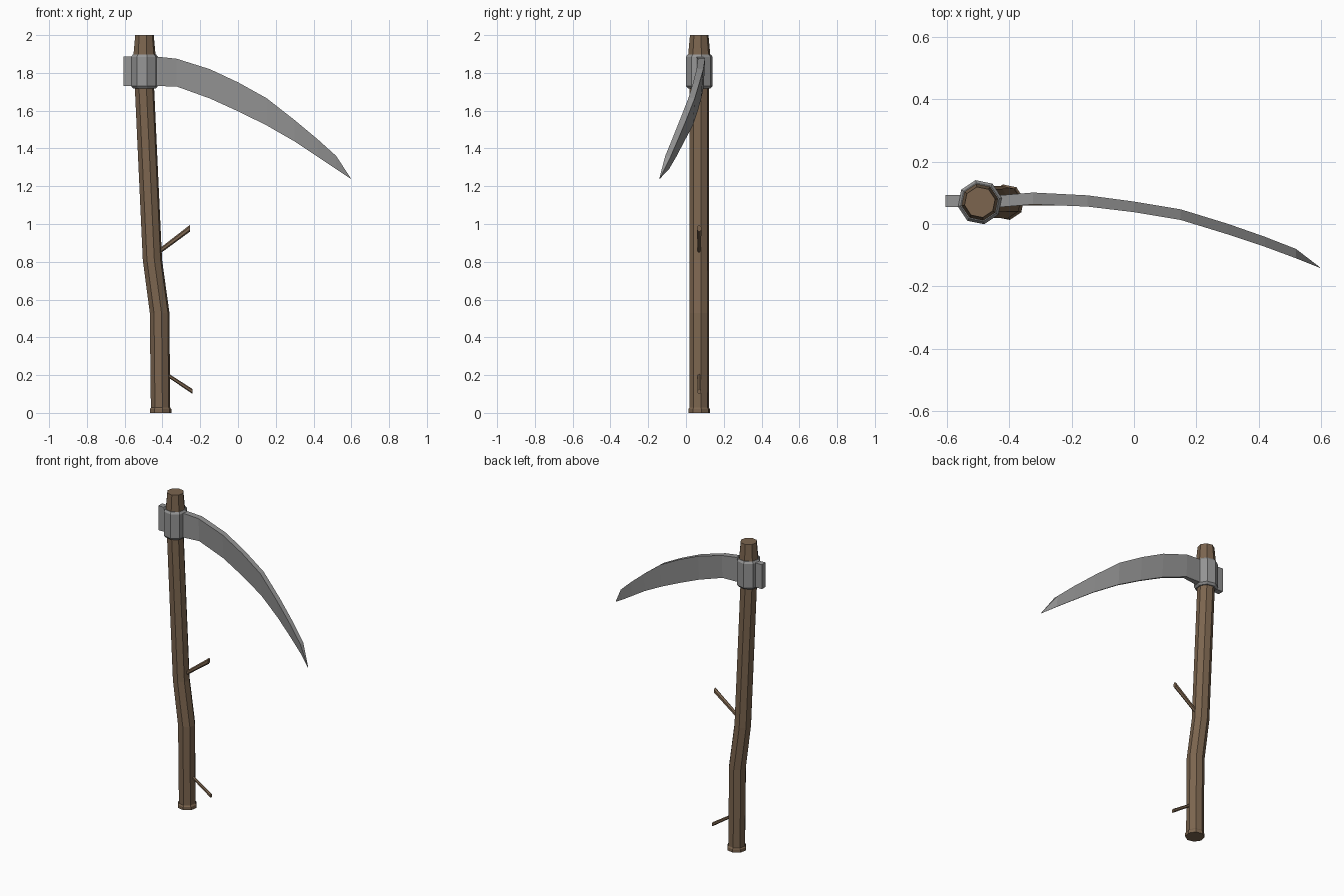
import bpy, bmesh
from math import sin, cos, pi, radians

cube = bpy.data.objects.get("Cube")
if cube:
    bpy.data.objects.remove(cube)

Y0 = 0.07            # depth of the shaft axis
HEAD_X = -0.495      # shaft axis at the head


def material(name, rgb, rough):
    m = bpy.data.materials.new(name)
    m.use_nodes = True
    m.diffuse_color = (*rgb, 1)
    bsdf = m.node_tree.nodes["Principled BSDF"]
    bsdf.inputs["Base Color"].default_value = (*rgb, 1)
    bsdf.inputs["Roughness"].default_value = rough
    return m


wood = material("brown wood", (0.2, 0.13, 0.078), 0.8)
steel = material("grey steel", (0.3, 0.3, 0.3), 0.6)


def loft(name, rings, mat):
    """Skin a list of equal-length point rings and cap both ends."""
    bm = bmesh.new()
    loops = [[bm.verts.new(p) for p in ring] for ring in rings]
    for a, b in zip(loops, loops[1:]):
        n = len(a)
        for i in range(n):
            j = (i + 1) % n
            bm.faces.new((a[i], a[j], b[j], b[i]))
    bm.faces.new(loops[0][::-1])
    bm.faces.new(loops[-1])
    bmesh.ops.remove_doubles(bm, verts=bm.verts, dist=0.0005)
    bmesh.ops.recalc_face_normals(bm, faces=bm.faces)
    mesh = bpy.data.meshes.new(name)
    bm.to_mesh(mesh)
    bm.free()
    mesh.materials.append(mat)
    obj = bpy.data.objects.new(name, mesh)
    bpy.context.collection.objects.link(obj)
    return obj


def octagon(x, z, r):
    turn = radians(11)
    return [(x + r * cos(turn + i * pi / 4), Y0 + r * sin(turn + i * pi / 4), z)
            for i in range(8)]


def column(name, stations, mat):
    return loft(name, [octagon(*s) for s in stations], mat)


# Crooked shaft with a tapered head
column("shaft", [(-0.41, 0.0, 0.052), (-0.415, 0.53, 0.053),
                 (-0.453, 0.81, 0.052), (HEAD_X, 1.72, 0.052),
                 (HEAD_X, 1.87, 0.062), (HEAD_X, 2.0, 0.05)], wood)

# Foot ring
column("foot_ring", [(-0.41, 0.0, 0.058), (-0.41, 0.02, 0.058),
                     (-0.41, 0.028, 0.052)], wood)

# Metal collar with chamfered rims
column("collar", [(HEAD_X, 1.717, 0.06), (HEAD_X, 1.73, 0.072),
                  (HEAD_X, 1.885, 0.072), (HEAD_X, 1.897, 0.063)], steel)

# Curved blade: x, top z, bottom z, mid y, spine thickness, edge thickness
stations = [
    (-0.605, 1.887, 1.73, 0.074, 0.038, 0.038),
    (-0.42, 1.885, 1.73, 0.074, 0.038, 0.038),
    (-0.325, 1.875, 1.728, 0.082, 0.038, 0.024),
    (-0.15, 1.82, 1.665, 0.074, 0.036, 0.014),
    (0.0, 1.75, 1.597, 0.055, 0.034, 0.014),
    (0.15, 1.667, 1.523, 0.03, 0.034, 0.014),
    (0.3, 1.55, 1.437, -0.016, 0.034, 0.014),
    (0.42, 1.45, 1.357, -0.057, 0.032, 0.012),
    (0.52, 1.36, 1.29, -0.095, 0.03, 0.01),
    (0.597, 1.242, 1.239, -0.14, 0.002, 0.002),
]
loft("blade", [[(x, y - t / 2, top), (x, y + t / 2, top),
                (x, y + e / 2, low), (x, y - e / 2, low)]
               for x, top, low, y, t, e in stations], steel)


# Twig stubs, each with an upright hexagonal end
def twig(name, start, end, half_height, half_width):
    rings = []
    for (x, z), grow in ((start, 0.8), (end, 1.0)):
        rings.append([(x, Y0 + half_width * grow * sin(i * pi / 3),
                       z + half_height * grow * cos(i * pi / 3))
                      for i in range(6)])
    loft(name, rings, wood)


twig("upper_twig", (-0.43, 0.845), (-0.255, 0.977), 0.018, 0.013)
twig("lower_twig", (-0.39, 0.212), (-0.24, 0.113), 0.013, 0.011)
